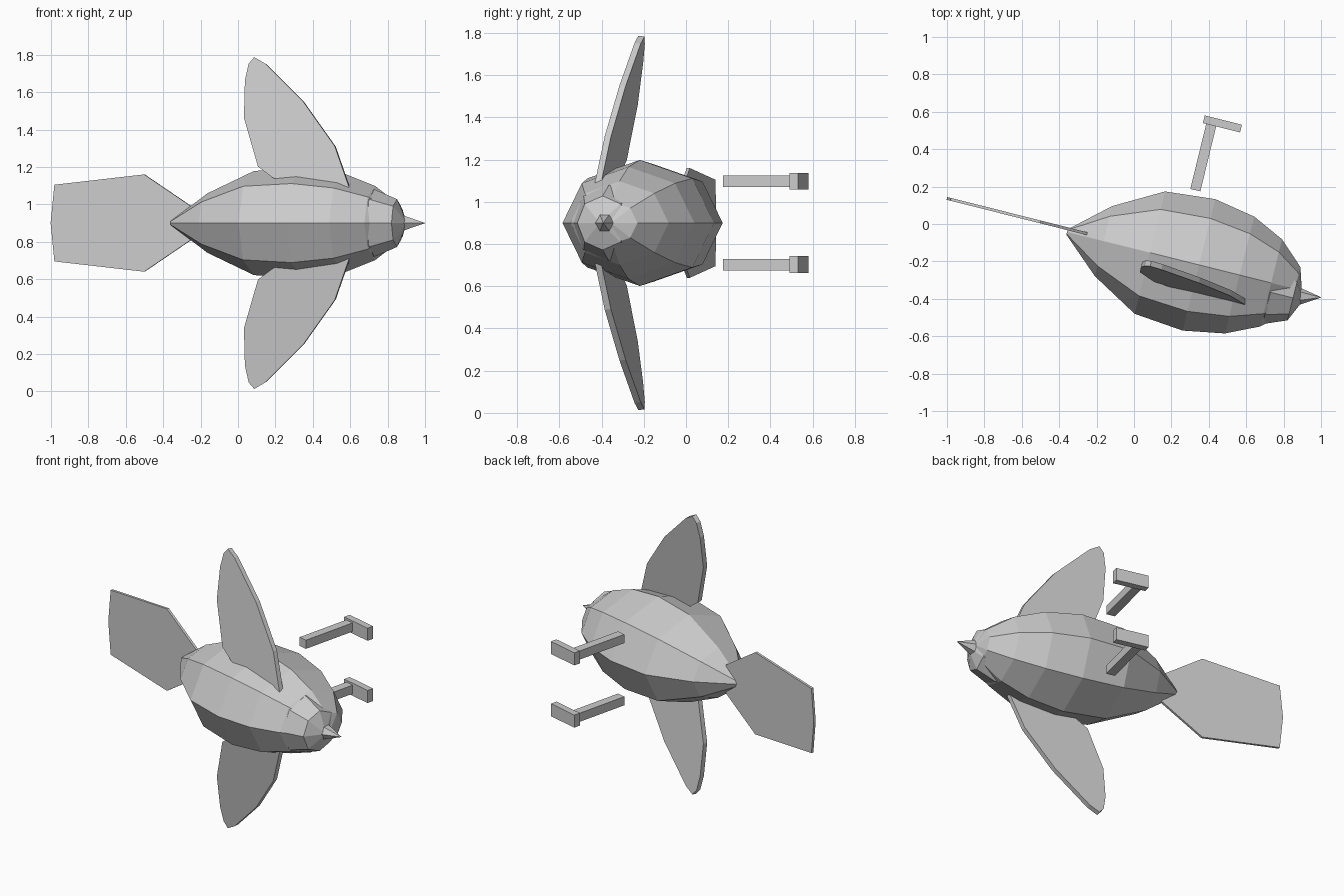
import bpy, bmesh, math
from mathutils import Vector

if "Cube" in bpy.data.objects:
    bpy.data.objects.remove(bpy.data.objects["Cube"])

MID_Z = 0.9
TILT = math.radians(-14)
D = Vector((math.cos(TILT), math.sin(TILT), 0))    # along the body, towards the beak
N = Vector((-math.sin(TILT), math.cos(TILT), 0))   # towards the belly
UP = Vector((0, 0, 1))


def make(name, verts, faces):
    me = bpy.data.meshes.new(name)
    bm = bmesh.new()
    vs = [bm.verts.new(v) for v in verts]
    for f in faces:
        bm.faces.new([vs[i] for i in f])
    bmesh.ops.recalc_face_normals(bm, faces=bm.faces)
    bm.to_mesh(me)
    bm.free()
    ob = bpy.data.objects.new(name, me)
    bpy.context.collection.objects.link(ob)
    return ob


def loft(name, origin, rings, sides, z_ratio=1.0, axis=D, side=N):
    """Rings of (distance along axis, radius) joined into a closed body."""
    verts, faces = [], []
    for s, r in rings:
        for i in range(sides):
            a = 2 * math.pi * i / sides
            verts.append(origin + axis * s + side * (r * math.cos(a))
                         + UP * (r * z_ratio * math.sin(a)))
    for k in range(len(rings) - 1):
        for i in range(sides):
            j = (i + 1) % sides
            faces.append((k * sides + i, k * sides + j,
                          (k + 1) * sides + j, (k + 1) * sides + i))
    last = (len(rings) - 1) * sides
    faces += [range(sides), range(last, last + sides)]
    return make(name, verts, faces)


def plate(name, outline, y_at, thickness):
    """Thin flat panel with an x/z outline lying on the plane y_at(x, z)."""
    ob = make(name, [(x, y_at(x, z), z) for x, z in outline], [range(len(outline))])
    m = ob.modifiers.new("thickness", 'SOLIDIFY')
    m.thickness = thickness
    m.offset = 0
    return ob


def bar(name, start, end, width, depth):
    """Straight box between two points in the horizontal plane."""
    start, end = Vector(start), Vector(end)
    n = (end - start).normalized().cross(UP) * width / 2
    h = UP * depth / 2
    verts = [p + q for p in (start, end) for q in (-n - h, n - h, n + h, -n + h)]
    return make(name, verts, [(0, 1, 2, 3), (4, 5, 6, 7), (0, 1, 5, 4),
                              (1, 2, 6, 5), (2, 3, 7, 6), (3, 0, 4, 7)])


# Egg-shaped body
body_rings = [(-0.337, 0.015), (-0.136, 0.193), (0.119, 0.337), (0.39, 0.362),
              (0.614, 0.322), (0.788, 0.24), (0.919, 0.12), (0.955, 0.005)]
loft("body", N * -0.128 + UP * MID_Z, body_rings, 8, 0.825)

# Round head and pointed beak
head_rings = [(-0.175, 0.004), (-0.124, 0.124), (0, 0.175), (0.124, 0.124), (0.178, 0.004)]
loft("head", Vector((0.73, -0.365, MID_Z)), head_rings, 8, 1.03)
loft("beak", Vector((0.88, -0.385, MID_Z)), [(0, 0.048), (0.12, 0.001)], 6,
     axis=Vector((1, -0.06, 0)), side=Vector((0, 1, 0)))

# Tail fan
tail = [(-0.25, 0.99), (-0.5, 1.16), (-0.98, 1.105), (-1.0, 0.9),
        (-0.98, 0.695), (-0.5, 0.64), (-0.25, 0.81)]
plate("tail", tail, lambda x, z: 0.137 - 0.252 * (x + 1), 0.015)

# Wings, legs and feet, mirrored about the middle plane
wing = [(0.60, 1.08), (0.52, 1.31), (0.35, 1.55), (0.15, 1.75), (0.09, 1.785),
        (0.06, 1.75), (0.04, 1.66), (0.035, 1.46), (0.11, 1.2), (0.19, 1.14), (0.4, 1.07)]
for sign, label in ((1, "upper"), (-1, "lower")):
    outline = [(x, MID_Z + sign * (z - MID_Z)) for x, z in wing]
    plate("wing_" + label, outline,
          lambda x, z: -0.295 - 0.22 * (x - 0.11) + 0.135 * (abs(z - MID_Z) - 0.3), 0.03)
    z = MID_Z + sign * 0.1975
    bar("leg_" + label, (0.328, 0.181, z), (0.413, 0.53, z), 0.055, 0.055)
    bar("foot_" + label, (0.373, 0.56, z), (0.572, 0.51, z), 0.042, 0.08)
